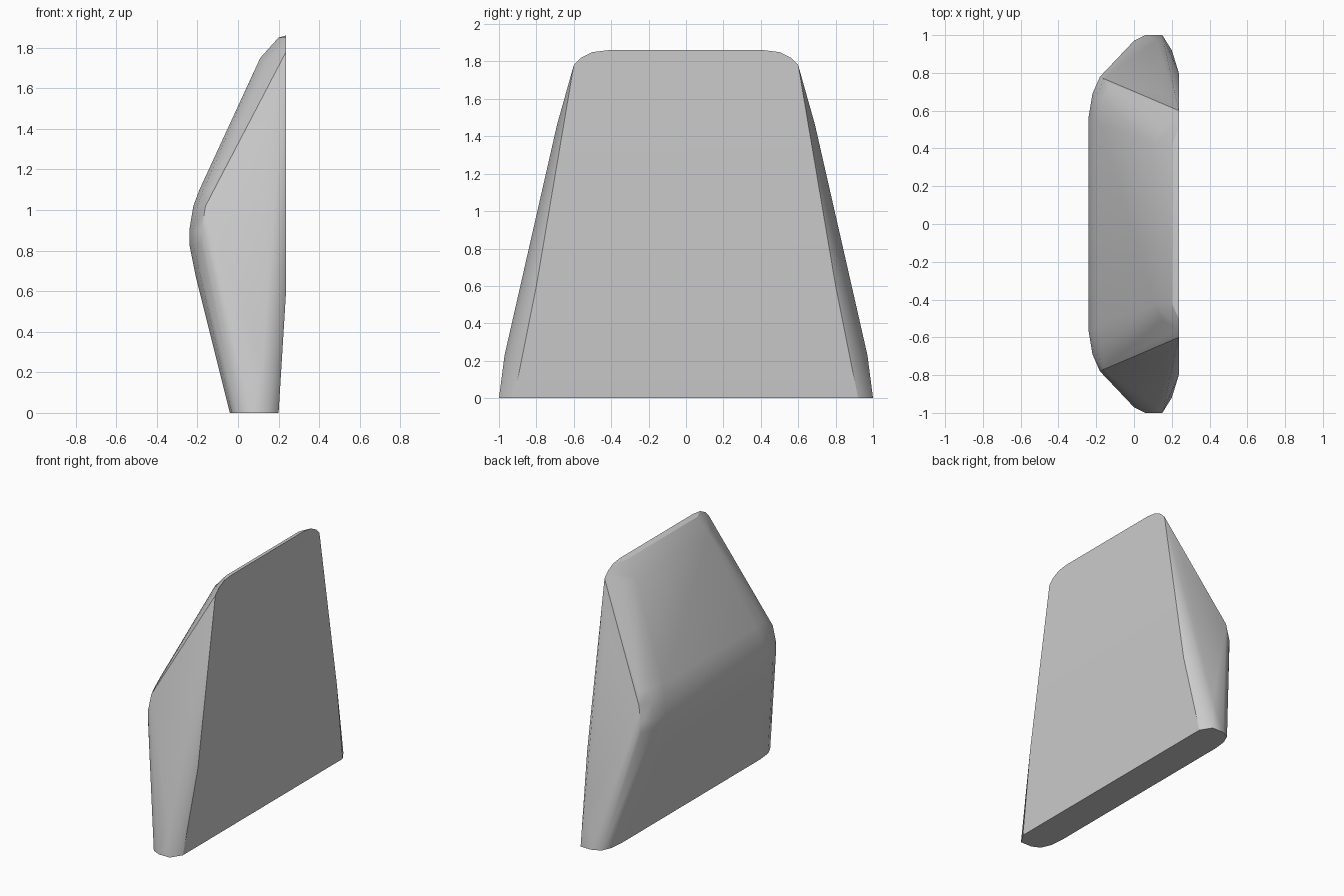
import bpy
import bmesh
import math

cube = bpy.data.objects.get("Cube")
if cube:
    bpy.data.objects.remove(cube, do_unlink=True)


def make_material(name, colour):
    mat = bpy.data.materials.new(name)
    mat.use_nodes = True
    mat.diffuse_color = colour
    mat.node_tree.nodes["Principled BSDF"].inputs["Base Color"].default_value = colour
    return mat


def build_hull(name, half_points, material):
    """Wrap a smooth convex skin round points mirrored across y."""
    bm = bmesh.new()
    for x, y, z in half_points:
        for side in (-1, 1):
            bm.verts.new((x, side * y, z))
    result = bmesh.ops.convex_hull(bm, input=list(bm.verts))
    unused = {v for v in result["geom_interior"] + result["geom_unused"]
              if isinstance(v, bmesh.types.BMVert)}
    bmesh.ops.delete(bm, geom=list(unused), context='VERTS')
    bmesh.ops.dissolve_limit(bm, angle_limit=math.radians(0.5),
                             verts=list(bm.verts), edges=list(bm.edges))
    bmesh.ops.recalc_face_normals(bm, faces=list(bm.faces))
    mesh = bpy.data.meshes.new(name)
    bm.to_mesh(mesh)
    bm.free()
    mesh.materials.append(material)
    obj = bpy.data.objects.new(name, mesh)
    bpy.context.collection.objects.link(obj)
    bpy.ops.object.select_all(action='DESELECT')
    obj.select_set(True)
    bpy.context.view_layer.objects.active = obj
    bpy.ops.object.shade_smooth_by_angle(angle=math.radians(30))
    return obj


# Flat base with rounded ends, as (x, half width)
base_outline = [(.2, .92), (.15, 1), (.06, 1), (0, .97), (-.03, .9), (-.04, .8)]
points = [(x, y, 0) for x, y in base_outline]

# Upright flat side with rounded top corners, as (half width, height)
flat_x = .237
flat_outline = [(.8, .6), (.6, 1.78), (.56, 1.82), (.5, 1.85), (.42, 1.86)]
points += [(flat_x, y, z) for y, z in flat_outline]

# Rounded ridge: rows up the bulge (x, height, narrowing), each with a corner arc
ridge_rows = [(-.21, .68, 0), (-.24, .83, 0), (-.24, .9, 0),
              (-.22, 1.02, .01), (-.19, 1.1, .04)]
corner_arc = [(0, .57), (.02, .69), (.06, .78)]
for x, z, narrow in ridge_rows:
    points += [(x + inset, y - narrow, z) for inset, y in corner_arc]

# Softened top edge and gently bowed end walls
points += [(.2, .42, 1.85), (.11, .42, 1.75), (.15, .51, 1.74), (.19, .57, 1.73)]
points += [(.16, .69, 1.46), (.12, .97, .23)]

grey = make_material("plain grey", (.6, .6, .6, 1))
build_hull("faceted_block", points, grey)
